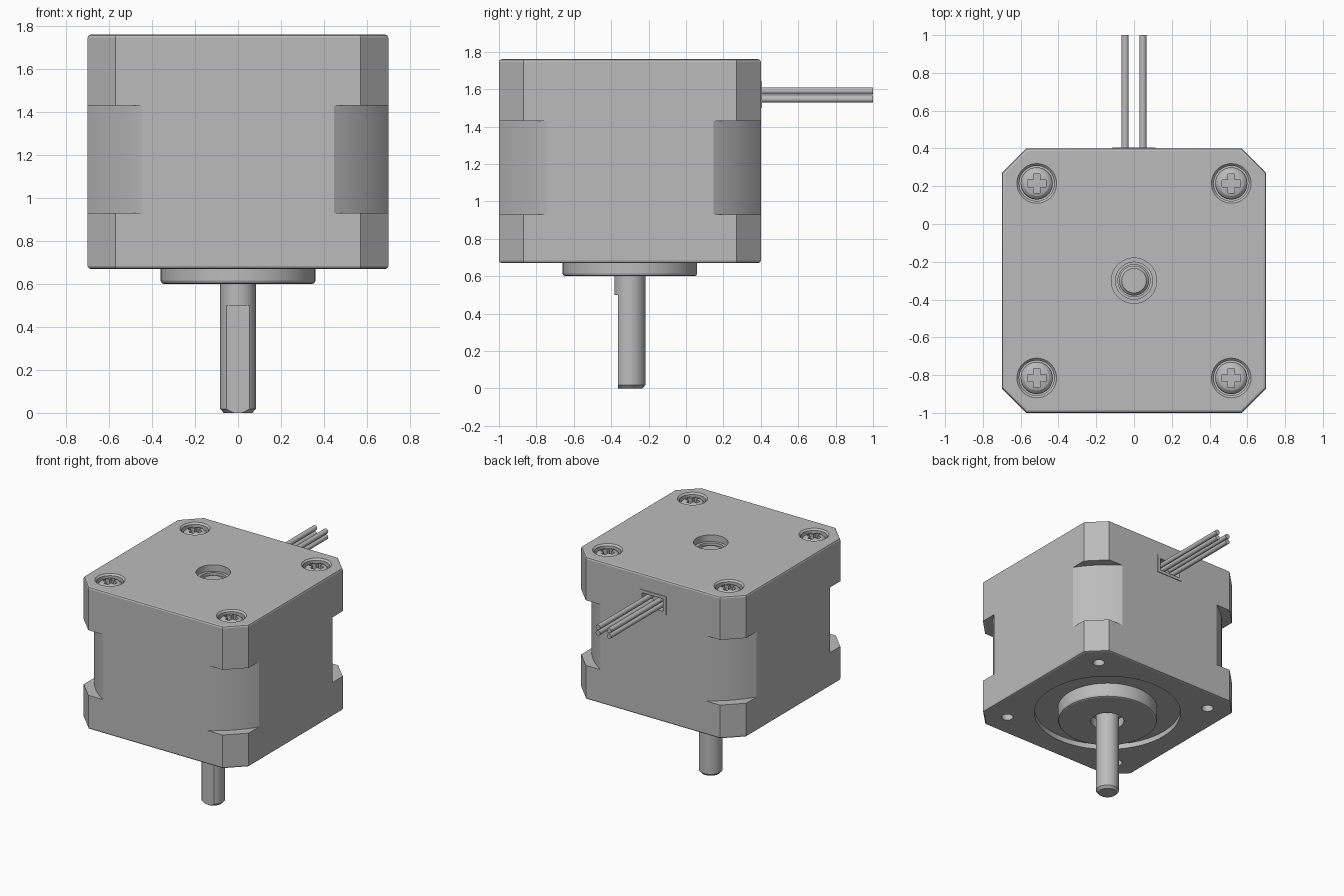
import bpy, bmesh, math
from mathutils import Vector

if "Cube" in bpy.data.objects:
    bpy.data.objects.remove(bpy.data.objects["Cube"], do_unlink=True)

CY = -0.30              # motor axis in y
HALF, CHAMFER = 0.70, 0.13
TOP, BASE = 1.76, 0.67
SCREW = 0.515
CORNERS = [(sx * SCREW, CY + sy * SCREW) for sx in (-1, 1) for sy in (-1, 1)]

metal = bpy.data.materials.new("grey_metal")
metal.use_nodes = True
GREY = (0.5, 0.5, 0.5, 1)
metal.diffuse_color = GREY
metal.node_tree.nodes["Principled BSDF"].inputs["Base Color"].default_value = GREY


def finish(bm, name, loc=(0, 0, 0)):
    bmesh.ops.recalc_face_normals(bm, faces=bm.faces[:])
    mesh = bpy.data.meshes.new(name)
    bm.to_mesh(mesh)
    bm.free()
    mesh.materials.append(metal)
    obj = bpy.data.objects.new(name, mesh)
    obj.location = loc
    bpy.context.collection.objects.link(obj)
    return obj


def lathe(name, profile, loc=(0, 0, 0), steps=48):
    """Revolve (radius, height) points around z."""
    bm = bmesh.new()
    verts = [bm.verts.new((r, 0, z)) for r, z in profile]
    edges = [bm.edges.new(pair) for pair in zip(verts, verts[1:])]
    bmesh.ops.spin(bm, geom=verts + edges, cent=(0, 0, 0), axis=(0, 0, 1),
                   angle=math.tau, steps=steps)
    bmesh.ops.remove_doubles(bm, verts=bm.verts[:], dist=1e-5)
    return finish(bm, name, loc)


def box(name, low, high):
    low, high = Vector(low), Vector(high)
    bm = bmesh.new()
    bmesh.ops.create_cube(bm, size=1)
    bmesh.ops.scale(bm, vec=high - low, verts=bm.verts[:])
    return finish(bm, name, (low + high) / 2)


def prism(name, outline, z0, z1, bevel_z=None):
    """Extrude an outline; round the rim at bevel_z."""
    bm = bmesh.new()
    face = bm.faces.new([bm.verts.new((x, y, z0)) for x, y in outline])
    new = bmesh.ops.extrude_face_region(bm, geom=[face])["geom"]
    moved = [v for v in new if isinstance(v, bmesh.types.BMVert)]
    bmesh.ops.translate(bm, vec=(0, 0, z1 - z0), verts=moved)
    bmesh.ops.recalc_face_normals(bm, faces=bm.faces[:])
    if bevel_z is not None:
        rim = [e for e in bm.edges if all(abs(v.co.z - bevel_z) < 1e-4 for v in e.verts)]
        bmesh.ops.bevel(bm, geom=rim, offset=0.014, segments=2, profile=0.5, affect='EDGES')
    return finish(bm, name, (0, CY, 0))


def cut(target, cutter, keep=False):
    bpy.context.view_layer.objects.active = target
    mod = target.modifiers.new("cut", 'BOOLEAN')
    mod.operation, mod.solver, mod.object = 'DIFFERENCE', 'EXACT', cutter
    bpy.ops.object.modifier_apply(modifier=mod.name)
    if not keep:
        bpy.data.objects.remove(cutter, do_unlink=True)


# Housing outlines: chamfered square caps, and a core with round corners
inner = HALF - CHAMFER
cap_outline, core_outline = [], []
radius = 0.83
start = math.acos(HALF / radius)
for quarter in range(4):
    turn = quarter * math.pi / 2
    c, s = round(math.cos(turn)), round(math.sin(turn))
    for x, y in ((HALF, inner), (inner, HALF)):
        cap_outline.append((c * x - s * y, s * x + c * y))
    for i in range(11):
        a = turn + start + (math.pi / 2 - 2 * start) * i / 10
        core_outline.append((radius * math.cos(a), radius * math.sin(a)))

bottom_cap = prism("bottom_cap", cap_outline, BASE, 0.93, BASE)
core = prism("core", core_outline, 0.93, 1.43)
top_cap = prism("top_cap", cap_outline, 1.43, TOP, TOP)

# Round recess and bolt holes under the bottom cap
cut(bottom_cap, lathe("recess_cutter", [(0, 0.71), (0.53, 0.71), (0.53, 0.6), (0, 0.6)],
                      (0, CY, 0), 64))
for x, y in CORNERS:
    cut(bottom_cap, lathe("bolt_cutter", [(0, 0.8), (0.042, 0.8), (0.042, 0.6), (0, 0.6)],
                          (x, y, 0), 24))

# Stepped bearing hole and screw counterbores in the top cap
cut(top_cap, lathe("bearing_cutter",
                   [(0, 1.65), (0.085, 1.65), (0.085, 1.69), (0.098, 1.69), (0.098, 1.71),
                    (0.12, 1.71), (0.12, 1.8), (0, 1.8)], (0, CY, 0)))
for x, y in CORNERS:
    cut(top_cap, lathe("counterbore_cutter",
                       [(0, 1.68), (0.093, 1.68), (0.093, 1.748), (0.105, TOP),
                        (0.105, 1.8), (0, 1.8)], (x, y, 0), 40))

# Cable socket with a thin raised frame
frame = box("cable_frame", (-0.115, 0.39, 1.50), (0.115, 0.405, 1.64))
socket = box("socket_cutter", (-0.09, 0.35, 1.522), (0.09, 0.45, 1.618))
cut(frame, socket, keep=True)
cut(top_cap, socket)

# Four cable wires
for x in (-0.047, 0.047):
    for z in (1.547, 1.591):
        wire = lathe("wire", [(0, 0), (0.019, 0), (0.019, 0.66), (0, 0.66)], (x, 0.34, z), 20)
        wire.rotation_euler.x = -math.pi / 2

# Pilot boss with a blind shaft opening
lathe("pilot_boss", [(0, 0.72), (0.36, 0.72), (0.36, 0.615), (0.355, 0.604), (0.345, 0.60),
                     (0.12, 0.60), (0.12, 0.67), (0, 0.67)], (0, CY, 0), 64)

# Output shaft with a flat on the front
shaft = lathe("shaft", [(0, 0), (0.066, 0), (0.083, 0.018), (0.083, 0.70), (0, 0.70)],
              (0, CY, 0))
cut(shaft, box("flat_cutter", (-0.2, -0.6, -0.1), (0.2, -0.364, 0.50)))
lathe("shaft_rear_end", [(0, 1.64), (0.079, 1.64), (0.079, 1.69), (0.065, 1.705), (0, 1.705)],
      (0, CY, 0))

# Domed screws with a cross slot
screw = lathe("screw", [(0, 1.67), (0.085, 1.67), (0.085, 1.715), (0.08, 1.729),
                        (0.067, 1.741), (0.05, 1.747), (0, 1.75)], steps=40)
for a, b in ((0.05, 0.018), (0.018, 0.05)):
    cut(screw, box("slot_cutter", (-a, -b, 1.71), (a, b, 1.8)))
screw.location = (*CORNERS[0], 0)
for x, y in CORNERS[1:]:
    twin = screw.copy()
    twin.data = screw.data.copy()
    twin.location = (x, y, 0)
    bpy.context.collection.objects.link(twin)

# Smooth the round surfaces, keep edges crisp
bpy.ops.object.select_all(action='DESELECT')
for obj in bpy.context.scene.objects:
    if obj.type == 'MESH':
        obj.select_set(True)
        bpy.context.view_layer.objects.active = obj
bpy.ops.object.shade_smooth_by_angle(angle=math.radians(20))
